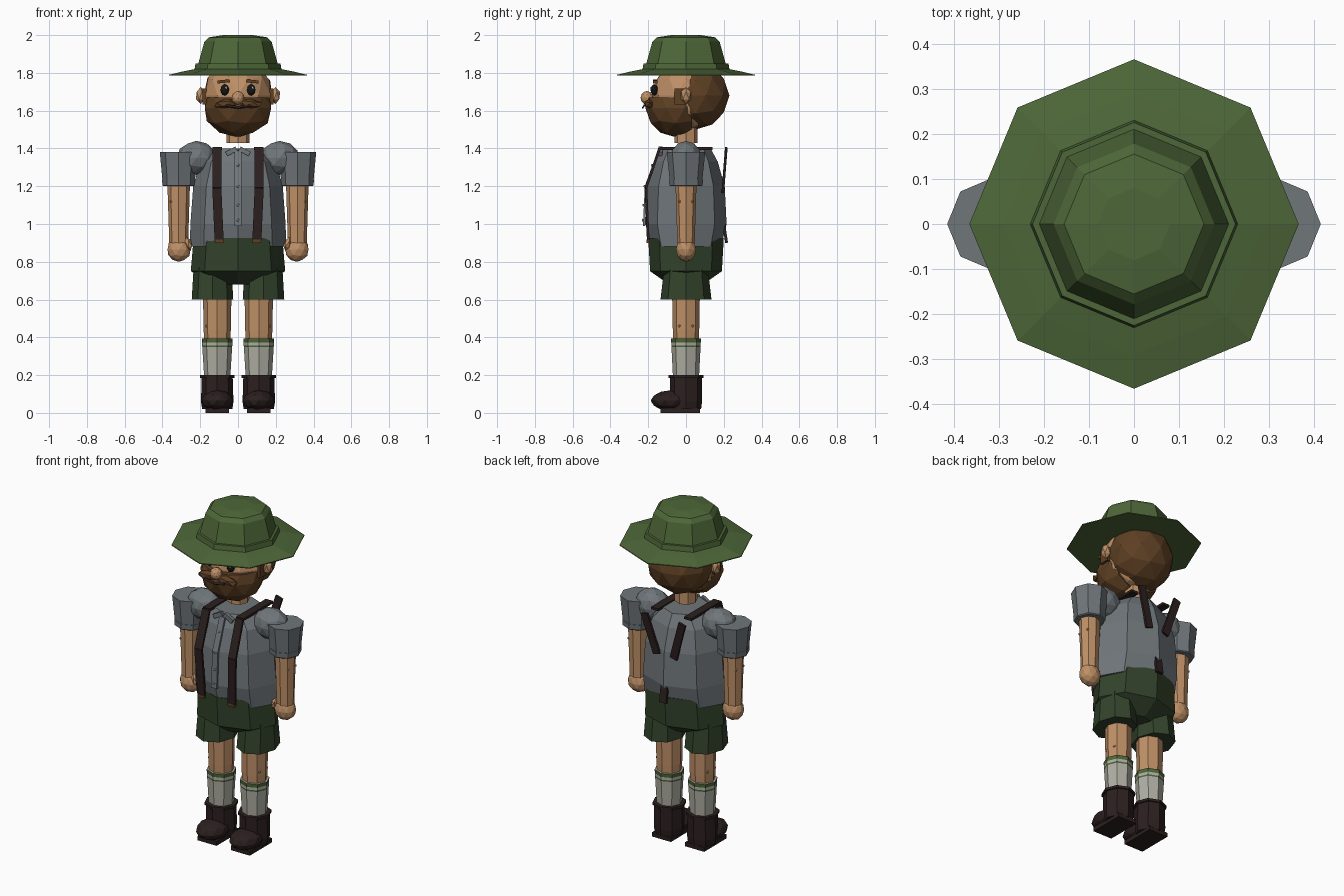
import bpy, bmesh, math
from mathutils import Matrix, Vector

if "Cube" in bpy.data.objects:
    bpy.data.objects.remove(bpy.data.objects["Cube"])


def mat(name, r, g, b):
    m = bpy.data.materials.new(name)
    m.diffuse_color = (r, g, b, 1)
    m.use_nodes = True
    m.node_tree.nodes["Principled BSDF"].inputs["Base Color"].default_value = m.diffuse_color
    return m


GREEN = mat("hat green", .075, .135, .04)
DARK_GREEN = mat("shorts green", .032, .055, .024)
GREY = mat("shirt grey", .16, .18, .195)
SKIN = mat("skin", .52, .28, .135)
BROWN = mat("hair brown", .11, .05, .017)
LEATHER = mat("dark leather", .025, .014, .014)
SOCK = mat("sock wool", .42, .42, .36)
BLACK = mat("eye black", .008, .008, .008)
WHITE = mat("eye white", .8, .8, .8)


def finish(bm, name, *mats):
    bmesh.ops.recalc_face_normals(bm, faces=bm.faces)
    me = bpy.data.meshes.new(name)
    bm.to_mesh(me)
    bm.free()
    for m in mats:
        me.materials.append(m)
    ob = bpy.data.objects.new(name, me)
    bpy.context.collection.objects.link(ob)
    return ob


def loft(name, rings, mats, n=8, cx=0, cy=0, bands=None):
    """Stack of elliptical rings (z, rx, ry[, dy]) with n sides and end caps."""
    bm = bmesh.new()
    loops = []
    for z, rx, ry, *dy in rings:
        y0 = cy + (dy[0] if dy else 0)
        loops.append([bm.verts.new((cx + rx * math.cos(2 * math.pi * i / n),
                                    y0 + ry * math.sin(2 * math.pi * i / n), z))
                      for i in range(n)])
    for k in range(len(loops) - 1):
        a, b = loops[k], loops[k + 1]
        for i in range(n):
            j = (i + 1) % n
            f = bm.faces.new((a[i], a[j], b[j], b[i]))
            f.material_index = bands[k] if bands else 0
    bm.faces.new(loops[0])
    bm.faces.new(loops[-1])
    return finish(bm, name, *mats)


def ball(name, c, r, m, subdiv=2, tilt=0, cuts=()):
    """Faceted ellipsoid; cuts are (point, normal) planes removing the normal side."""
    bm = bmesh.new()
    bmesh.ops.create_icosphere(bm, subdivisions=subdiv, radius=1)
    M = Matrix.Translation(c) @ Matrix.Rotation(tilt, 4, 'Y') @ Matrix.Diagonal((*r, 1))
    bm.transform(M)
    for p, nrm in cuts:
        geo = bm.verts[:] + bm.edges[:] + bm.faces[:]
        bmesh.ops.bisect_plane(bm, geom=geo, plane_co=p, plane_no=nrm, clear_outer=True)
        bmesh.ops.holes_fill(bm, edges=[e for e in bm.edges if e.is_boundary])
    return finish(bm, name, m)


def box(name, c, size, m, tilt=0):
    bm = bmesh.new()
    bmesh.ops.create_cube(bm, size=1)
    bm.transform(Matrix.Translation(c) @ Matrix.Rotation(tilt, 4, 'Y')
                 @ Matrix.Diagonal((*size, 1)))
    return finish(bm, name, m)


def strap(name, points, width, thick, m):
    """Flat band following a path, its width lying along x."""
    bm = bmesh.new()
    for p, q in zip(points, points[1:]):
        p, q = Vector(p), Vector(q)
        d = (q - p).normalized()
        nrm = Vector((1, 0, 0)).cross(d).normalized()
        w = d.cross(nrm)
        R = Matrix((w, d, nrm)).transposed().to_4x4()
        M = Matrix.Translation((p + q) / 2) @ R @ Matrix.Diagonal((width, (q - p).length, thick, 1))
        bmesh.ops.create_cube(bm, size=1, matrix=M)
    return finish(bm, name, m)


# Hat: wide brim, band and crown
loft("hat", [(1.785, .365, .365), (1.79, .365, .365), (1.808, .29, .29), (1.82, .23, .23),
             (1.85, .225, .225), (1.85, .21, .21), (1.965, .178, .178),
             (1.988, .155, .155), (2.0, .08, .08)], [GREEN])

# Head, hair, neck
ball("head", (0, 0, 1.68), (.185, .18, .19), SKIN)
ball("hair", (0, .05, 1.68), (.19, .18, .18), BROWN)
loft("neck", [(1.43, .062, .062), (1.56, .062, .062)], [SKIN])

# Beard, moustache, mouth, nose
ball("beard", (0, -.055, 1.615), (.185, .16, .155), BROWN,
     cuts=[((0, 0, 1.67), (0, 0, 1)), ((0, .03, 0), (0, 1, 0))])
ball("nose", (0, -.207, 1.668), (.034, .034, .036), SKIN)
strap("mouth", [(-.065, -.222, 1.627), (0, -.228, 1.617), (.065, -.222, 1.627)], .012, .008, LEATHER)

# Torso with shirt and shorts
loft("shirt", [(.88, .255, .185), (1.0, .252, .215), (1.2, .237, .205),
               (1.33, .2, .168), (1.40, .125, .13)], [GREY])
loft("shorts", [(.68, .12, .09), (.75, .25, .19), (.925, .235, .2)], [DARK_GREEN])

# Button placket and collar
strap("placket", [(0, -.145, 1.385), (0, -.212, 1.2), (0, -.222, .99)], .036, .012, GREY)
for i, (y, z) in enumerate([(-.18, 1.31), (-.219, 1.2), (-.225, 1.1), (-.229, 1.02)]):
    ball(f"shirt_button_{i}", (0, y, z), (.008, .006, .008), SOCK, 1)

# Rear centre strap end
strap("rear_strap_end", [(0, .20, 1.0), (0, .215, .9)], .045, .015, LEATHER)

for s, side in ((-1, "right"), (1, "left")):
    # Face details
    ball(f"{side}_ear", (s * .198, 0, 1.68), (.028, .03, .045), SKIN, 1)
    ball(f"{side}_eye", (s * .07, -.168, 1.71), (.023, .02, .03), BLACK)
    ball(f"{side}_eye_glint", (s * .07 + .008, -.186, 1.72), (.006, .004, .007), WHITE, 1)
    box(f"{side}_eyebrow", (s * .076, -.163, 1.755), (.065, .025, .016), BROWN, s * .1)
    ball(f"{side}_moustache", (s * .06, -.192, 1.637), (.075, .032, .026), BROWN, 1, s * .1)
    box(f"{side}_sideburn", (s * .178, -.03, 1.675), (.02, .06, .085), BROWN)
    box(f"{side}_collar_flap", (s * .035, -.135, 1.385), (.06, .02, .025), GREY, s * .5)

    # Shoulder, sleeve, cuff
    ball(f"{side}_shoulder", (s * .22, 0, 1.35), (.105, .085, .09), GREY)
    loft(f"{side}_sleeve", [(1.22, .085, .085), (1.38, .1, .102)], [GREY], cx=s * .314)
    loft(f"{side}_cuff", [(1.2, .08, .082), (1.205, .086, .088), (1.235, .088, .09)],
         [GREY], cx=s * .314)

    # Arm and hand
    loft(f"{side}_arm", [(.9, .05, .046), (1.22, .06, .056)], [SKIN], cx=s * .314)
    ball(f"{side}_hand", (s * .312, 0, .865), (.064, .054, .065), SKIN)
    ball(f"{side}_thumb", (s * .262, -.025, .895), (.02, .025, .038), SKIN, 1, s * .3)
    for y in (-.034, .034):
        ball(f"{side}_arm_mole", (s * .355, y, 1.12), (.008, .008, .008), SKIN, 1)
        ball(f"{side}_leg_mole", (s * .165, y, .46), (.009, .009, .009), SKIN, 1)

    # Braces: front, over the shoulder, and the rear V
    strap(f"{side}_front_brace", [(s * .11, -.14, 1.40), (s * .112, -.212, 1.19),
                                  (s * .1, -.2, .915)], .048, .014, LEATHER)
    strap(f"{side}_shoulder_brace", [(s * .11, -.14, 1.40), (s * .11, .14, 1.40)],
          .048, .014, LEATHER)
    strap(f"{side}_rear_brace", [(s * .125, .213, 1.40), (s * .055, .195, 1.17)],
          .045, .014, LEATHER)
    box(f"{side}_brace_clasp", (s * .1, -.2, .908), (.044, .02, .018), BROWN)

    # Shorts leg, leg, sock
    loft(f"{side}_shorts_leg", [(.6, .11, .135), (.77, .1, .115)], [DARK_GREEN], cx=s * .135)
    loft(f"{side}_leg", [(.36, .068, .066), (.44, .072, .07), (.66, .076, .074)],
         [SKIN], cx=s * .11)
    loft(f"{side}_sock", [(.17, .068, .068), (.348, .079, .077), (.357, .08, .078),
                          (.373, .08, .078), (.395, .082, .08)],
         [SOCK, GREEN], cx=s * .11, bands=[0, 1, 0, 1])

    # Boot: shaft, collar, toe and sole
    loft(f"{side}_boot_shaft", [(.02, .08, .08), (.06, .086, .085), (.185, .082, .085),
                                (.185, .092, .092), (.2, .092, .092)],
         [LEATHER], cx=s * .11)
    ball(f"{side}_boot_toe", (s * .11, -.08, .065), (.086, .107, .055), LEATHER)
    box(f"{side}_boot_sole", (s * .11, -.03, .0125), (.125, .21, .025), LEATHER)
